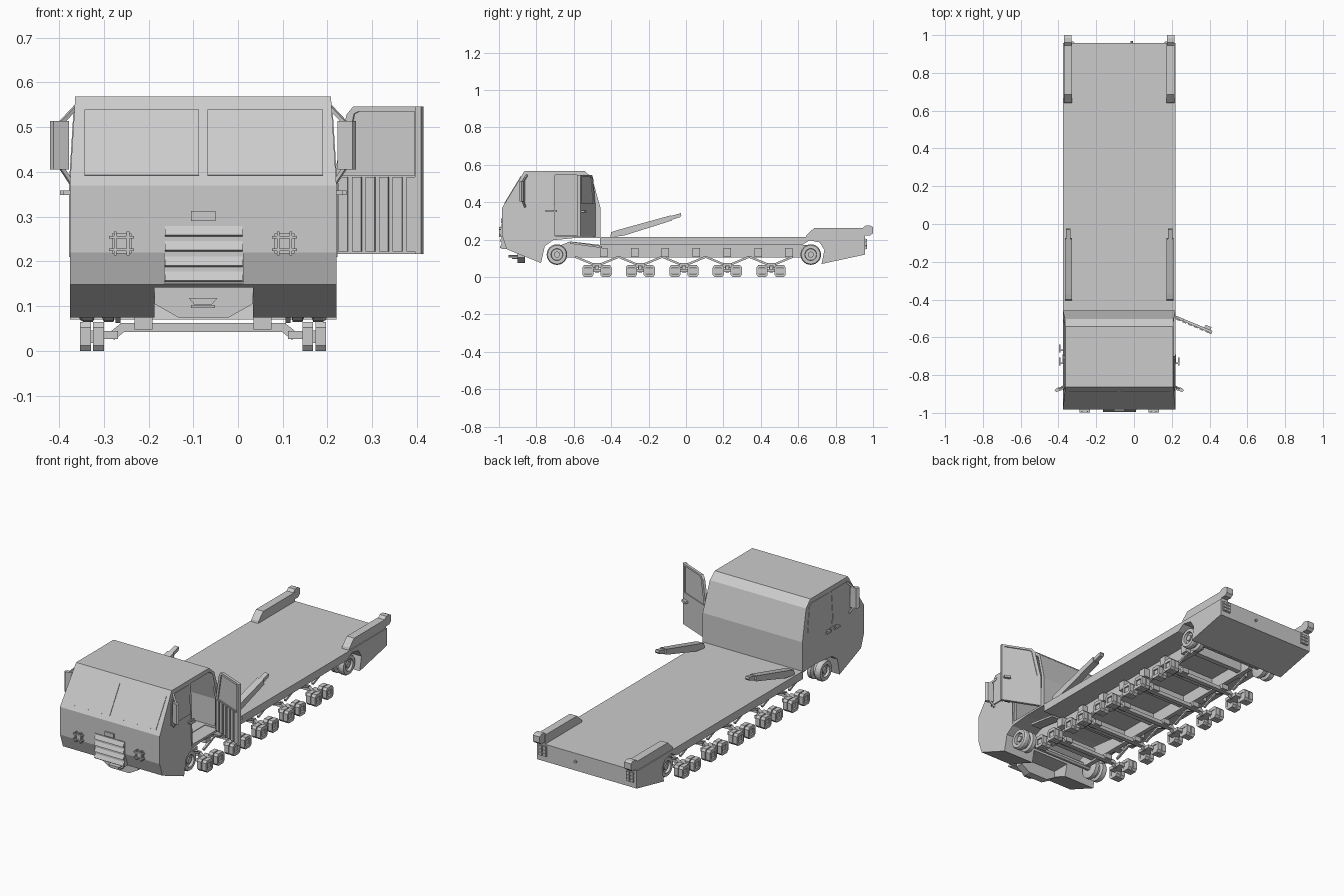
import bpy, bmesh, math
from mathutils import Vector

if "Cube" in bpy.data.objects:
    bpy.data.objects.remove(bpy.data.objects["Cube"])

XC = -0.078          # centre line of the vehicle
HW = 0.298           # half width
grey = bpy.data.materials.new("plain_grey")
grey.diffuse_color = (0.6, 0.6, 0.6, 1)
grey.use_nodes = True
grey.node_tree.nodes["Principled BSDF"].inputs["Base Color"].default_value = grey.diffuse_color


def finish(name, bm):
    bmesh.ops.recalc_face_normals(bm, faces=bm.faces)
    me = bpy.data.meshes.new(name)
    bm.to_mesh(me)
    bm.free()
    me.materials.append(grey)
    ob = bpy.data.objects.new(name, me)
    bpy.context.scene.collection.objects.link(ob)
    return ob


def prism(bm, pts, a, b, f):
    """Extrude 2D points between a and b, placed by f(u, v, w)."""
    lo = [bm.verts.new(f(u, v, a)) for u, v in pts]
    hi = [bm.verts.new(f(u, v, b)) for u, v in pts]
    bm.faces.new(lo)
    bm.faces.new(hi[::-1])
    n = len(pts)
    for i in range(n):
        j = (i + 1) % n
        bm.faces.new((lo[i], hi[i], hi[j], lo[j]))


def along_x(u, v, w): return Vector((XC + w, u, v))
def along_y(u, v, w): return Vector((u, w, v))


def box(bm, x0, x1, y0, y1, z0, z1):
    prism(bm, [(x0, z0), (x1, z0), (x1, z1), (x0, z1)], y0, y1, along_y)


def rect(u0, u1, v0, v1): return [(u0, v0), (u1, v0), (u1, v1), (u0, v1)]


def rod(bm, p, q, r, n=4):
    p, q = Vector(p), Vector(q)
    rot = (q - p).to_track_quat('Z', 'Y')
    ring = [(r * math.cos(2 * math.pi * (i + .5) / n), r * math.sin(2 * math.pi * (i + .5) / n)) for i in range(n)]
    prism(bm, ring, 0, (q - p).length, lambda u, v, w: p + rot @ Vector((u, v, w)))


def half(z): return HW - max(0, z - 0.37) * 0.062      # cab sides lean in
def side(s, z): return XC + s * half(z)


# Cab shell, hollowed, with the rear right door opening and tow recess
def tapered(bm, pts, off):
    prism(bm, pts, -1, 1, lambda y, z, w: Vector((XC + w * (half(z) - off), y, z)))


bm = bmesh.new()
tapered(bm, [(-.983, .37), (-.863, .568), (-.543, .568), (-.503, .532), (-.457, .37), (-.457, .208), (-.6, .208),
             (-.71, .197), (-.755, .165), (-.775, .075), (-.958, .148), (-.983, .22)], 0)
cab = finish("cab", bm)
cutters = []
bm = bmesh.new()
tapered(bm, [(-.95, .37), (-.845, .553), (-.55, .553), (-.516, .525), (-.472, .37), (-.472, .222), (-.95, .222)], .016)
cutters.append(finish("interior_cutter", bm))
bm = bmesh.new()
prism(bm, [(-.70, .219), (-.485, .219), (-.485, .39), (-.517, .525), (-.54, .546), (-.70, .546)], .22, .4, along_x)
cutters.append(finish("door_cutter", bm))
bm = bmesh.new()
box(bm, -.187, .033, -1.1, -.7, 0, .142)
cutters.append(finish("tow_cutter", bm))
for c in cutters:
    c.hide_render = True
    m = cab.modifiers.new("cut", 'BOOLEAN')
    m.operation, m.solver, m.object = 'DIFFERENCE', 'EXACT', c
dg = bpy.context.evaluated_depsgraph_get()
cut = bpy.data.meshes.new_from_object(cab.evaluated_get(dg))
cab.modifiers.clear()
cab.data = cut
for c in cutters:
    bpy.data.objects.remove(c)

# Windshield panes
bm = bmesh.new()
for x0, x1 in ((-.343, -.087), (-.068, .19)):
    prism(bm, rect(x0, x1, .392, .538), -.004, .003, lambda x, z, w:
          Vector((x, -.983 + (z - .37) * .606 - w * .85, z + w * .52)))
finish("windshield", bm)

# Side windows, front both sides and rear on the left
bm = bmesh.new()
front = [(-.885, .39), (-.718, .39), (-.718, .545), (-.85, .545), (-.872, .50)]
rear = [(-.70, .39), (-.50, .39), (-.528, .53), (-.54, .545), (-.70, .545)]
for s, pts in ((1, front), (-1, front), (-1, rear)):
    prism(bm, pts, -.004, .002, lambda y, z, w: Vector((side(s, z) + s * w, y, z)))
finish("side_windows", bm)

# Door handles, side steps and left door seam
bm = bmesh.new()
for s in (-1, 1):
    x = XC + s * HW
    for y in ((-.72, -.65) if s < 0 else (-.72,)):
        box(bm, x, x + s * .02, y - .022, y - .014, .348, .358)
        box(bm, x + s * .014, x + s * .022, y - .03, y + .012, .348, .358)
    box(bm, x - s * .002, x + s * .003, -.74, -.69, .348, .358)
    box(bm, x - s * .002, x + s * .002, -.711, -.708, .21, .39)
finish("door_handles", bm)

# Open rear door on the right
hinge = Vector((.217, -.492, 0))
d = Vector((.2, -.083, 0)).normalized()
nrm = Vector((d.y, -d.x, 0))
def on_door(u, v, w): return hinge + d * u + nrm * w + Vector((0, 0, v))


bm = bmesh.new()
prism(bm, rect(0, .21, .217, .392), -.008, .006, on_door)
prism(bm, [(0, .39), (.018, .39), (.048, .53), (.06, .535), (.195, .535), (.195, .39), (.21, .39), (.21, .546),
           (.046, .546), (.03, .528)], -.008, .006, on_door)
prism(bm, [(.015, .39), (.2, .39), (.2, .54), (.05, .54)], -.003, .001, on_door)
for i in range(6):
    prism(bm, rect(.012 + i * .033, .034 + i * .033, .222, .388), .006, .011, on_door)
prism(bm, rect(.198, .212, .217, .546), -.006, .011, on_door)
prism(bm, rect(.165, .2, .345, .357), -.024, -.008, on_door)
finish("open_door", bm)

# Mirrors and their stays
bm = bmesh.new()
for s in (-1, 1):
    x = XC + s * .322
    prism(bm, [(x - s * .022, -.862), (x + s * .01, -.868), (x + s * .02, -.88), (x + s * .012, -.89),
               (x - s * .022, -.878)], .405, .514, lambda u, v, w: Vector((u, v, w)))
    rod(bm, (XC + s * .284, -.85, .545), (x - s * .005, -.872, .51), .006)
    rod(bm, (XC + s * .294, -.86, .375), (x - s * .005, -.872, .41), .006)
finish("mirrors", bm)

# Grille, badge plate and headlights
bm = bmesh.new()
box(bm, -.165, .012, -.986, -.95, .15, .285)
for i in range(4):
    z = .153 + i * .034
    prism(bm, [(-.984, z), (-.996, z + .004), (-.986, z + .024)], -.085, .088, along_x)
finish("grille", bm)
bm = bmesh.new()
box(bm, -.105, -.05, -.99, -.97, .29, .312)
finish("front_plate", bm)
bm = bmesh.new()
for x in (XC - .182, XC + .182):
    box(bm, x - .022, x + .022, -.989, -.96, .218, .262)
    box(bm, x - .012, x + .012, -.994, -.96, .228, .252)
    for k in (-.014, .014):
        box(bm, x + k - .003, x + k + .003, -.999, -.96, .213, .267)
        box(bm, x - .028, x + .028, -.999, -.96, .24 + k - .003, .24 + k + .003)
finish("headlights", bm)

# Tow bracket under the cab
bm = bmesh.new()
prism(bm, [(-.187, .143), (.033, .143), (.033, .105), (-.02, .075), (-.134, .075), (-.187, .105)], -.90, -.86, along_y)
prism(bm, [(-.11, .118), (-.046, .118), (-.058, .104), (-.098, .104)], -.95, -.90, along_y)
box(bm, -.105, -.051, -.93, -.90, .096, .102)
finish("tow_bracket", bm)

# Deck with rear box and rear wheel arch
bm = bmesh.new()
prism(bm, [(-.46, .213), (.958, .213), (.958, .12), (.725, .07), (.74, .145), (.715, .185), (.66, .196), (.62, .17),
           (-.46, .17)], -HW, HW, along_x)
finish("deck", bm)

# Rear rails with end posts, and raised arms behind the cab
bm = bmesh.new()
for s in (-1, 1):
    prism(bm, [(.64, .21), (.645, .225), (.685, .262), (.957, .262), (.957, .21)], s * .25, s * .293, along_x)
    prism(bm, [(.945, .222), (.985, .222), (1, .235), (1, .268), (.985, .275), (.96, .275), (.945, .262)],
          s * .253, s * .293, along_x)
finish("rear_rails", bm)
bm = bmesh.new()
for s in (-1, 1):
    prism(bm, [(-.405, .212), (-.33, .222), (-.075, .302), (-.08, .33), (-.37, .25), (-.4, .24)],
          s * .25, s * .288, along_x)
    prism(bm, [(-.09, .302), (-.032, .32), (-.025, .33), (-.028, .341), (-.09, .324)], s * .257, s * .281, along_x)
finish("raised_arms", bm)

# Rear lights and knob
bm = bmesh.new()
for s in (-1, 1):
    x = XC + s * .262
    box(bm, x - .024, x + .024, .95, .961, .148, .205)
    for i in (-1, 1):
        for k in range(3):
            box(bm, x + i * .012 - .009, x + i * .012 + .009, .95, .967, .151 + k * .018, .166 + k * .018)
rod(bm, (-.013, .95, .17), (-.013, .968, .17), .007, 8)
finish("rear_lights", bm)

# Wheels, lathed around the x axis
prof = [(.016, .272), (.016, .262), (.03, .262), (.032, .276), (.05, .276), (.055, .268), (.055, .246), (.04, .24),
        (.04, .228), (.055, .222), (.055, .2), (.03, .195)]
N = 24
bm = bmesh.new()
for s in (-1, 1):
    for y in (-.69, .667):
        rings = [[bm.verts.new((XC + s * w, y + r * math.cos(2 * math.pi * i / N), .12 + r * math.sin(2 * math.pi * i / N)))
                  for i in range(N)] for r, w in prof]
        bm.faces.new(rings[0])
        bm.faces.new(rings[-1][::-1])
        for a, b in zip(rings, rings[1:]):
            for i in range(N):
                bm.faces.new((a[i], a[(i + 1) % N], b[(i + 1) % N], b[i]))
        rod(bm, (XC, y, .12), (XC + s * .2, y, .12), .016, 8)
finish("wheels", bm)

# Chassis rails and cross members
bm = bmesh.new()
for s in (-1, 1):
    prism(bm, [(-.72, .15), (-.66, .105), (.64, .105), (.70, .15), (.66, .172), (-.46, .172), (-.62, .19)],
          s * .15, s * .175, along_x)
    prism(bm, [(-.62, .19), (-.45, .165), (-.45, .155), (-.62, .178)], s * .19, s * .25, along_x)
    for i in range(7):
        y = -.44 + i * .165
        x = XC + s * .19
        box(bm, x - .018, x + .018, y - .02, y + .02, .108, .155)
for y in (-.6, -.36, -.13, .11, .34, .57):
    box(bm, XC - .16, XC + .16, y - .014, y + .014, .115, .172)
finish("chassis", bm)

# Suspension: cross axles, spring rods and paired bogie clamps
pairs = [-.476, -.244, -.011, .221, .455]
bm = bmesh.new()
for y in pairs:
    box(bm, XC - .185, XC + .185, y - .012, y + .012, .042, .062)
    for s in (-1, 1):
        x = XC + s * .133
        box(bm, x - .02, x + .02, y - .025, y + .025, .048, .075)
        rod(bm, (XC + s * .18, y, .052), (XC + s * .205, y, .032), .014)
        box(bm, XC + s * .19, XC + s * .245, y - .04, y + .04, .026, .044)
        for k in (-1, 1):
            rod(bm, (XC + s * .19, y + k * .02, .068), (XC + s * .19, y + k * .116, .108), .008)
finish("suspension", bm)
bm = bmesh.new()
for y in [p + k * .048 for p in pairs for k in (-1, 1)]:
    for s in (-1, 1):
        for w in (.234, .263):
            a, b = s * (w - .012), s * (w + .012)
            c = .03
            prism(bm, [(y - c, .052), (y - .02, .064), (y + .02, .064), (y + c, .052), (y + .019, .047), (y - .019, .047)],
                  a, b, along_x)
            prism(bm, [(y - c, .012), (y - .02, 0), (y + .02, 0), (y + c, .012), (y + .019, .016), (y - .019, .016)],
                  a, b, along_x)
            for k in (-1, 1):
                prism(bm, rect(y + k * .018, y + k * c, .012, .052), a, b, along_x)
        prism(bm, rect(y - .019, y + .019, .018, .046), s * .225, s * .268, along_x)
finish("bogie_clamps", bm)
